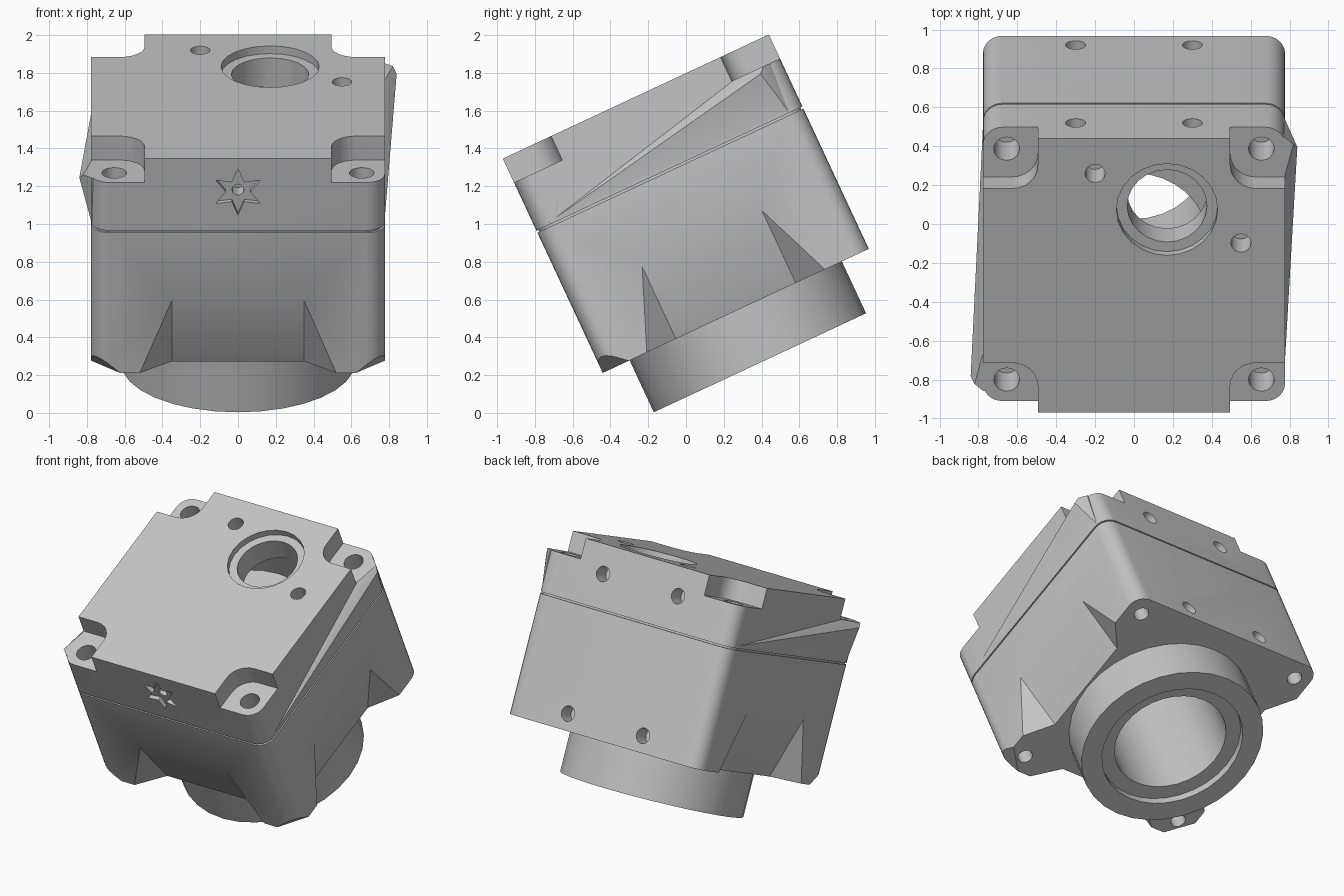
import bpy, bmesh, math
from mathutils import Matrix, Vector

old = bpy.data.objects.get("Cube")
if old:
    bpy.data.objects.remove(old, do_unlink=True)

GREY = (0.55, 0.55, 0.55, 1)
mat = bpy.data.materials.new("cast grey")
mat.use_nodes = True
mat.diffuse_color = GREY
mat.node_tree.nodes["Principled BSDF"].inputs["Base Color"].default_value = GREY

HALF = 0.777                      # half width of the square housing
BOTTOM, SEAM, TOP = 0.378, 1.203, 1.63
BOLT = 0.655                      # bolt offset from the axis
EAR = 1.49                        # height of the bolt ears
SIGNS = (-1, 1)


def make(name, bm):
    bmesh.ops.recalc_face_normals(bm, faces=bm.faces)
    mesh = bpy.data.meshes.new(name)
    bm.to_mesh(mesh)
    bm.free()
    mesh.materials.append(mat)
    ob = bpy.data.objects.new(name, mesh)
    bpy.context.collection.objects.link(ob)
    return ob


def prism(name, outline, z0, z1, matrix=Matrix()):
    bm = bmesh.new()
    base = bm.faces.new([bm.verts.new((x, y, z0)) for x, y in outline])
    ext = bmesh.ops.extrude_face_region(bm, geom=[base])
    verts = [v for v in ext["geom"] if isinstance(v, bmesh.types.BMVert)]
    bmesh.ops.translate(bm, verts=verts, vec=(0, 0, z1 - z0))
    bm.transform(matrix)
    return make(name, bm)


def hull(name, points, matrix=Matrix()):
    bm = bmesh.new()
    for p in points:
        bm.verts.new(p)
    bmesh.ops.convex_hull(bm, input=bm.verts)
    bm.transform(matrix)
    return make(name, bm)


def circle(r, n=24, x=0, y=0):
    return [(x + r * math.cos(math.tau * i / n), y + r * math.sin(math.tau * i / n))
            for i in range(n)]


def rounded_square(half, r, cx=0, cy=0, steps=6):
    pts = []
    for k, (sx, sy) in enumerate(((1, 1), (-1, 1), (-1, -1), (1, -1))):
        for i in range(steps + 1):
            a = math.pi / 2 * (k + i / steps)
            pts.append((cx + sx * (half - r) + r * math.cos(a),
                        cy + sy * (half - r) + r * math.sin(a)))
    return pts


def combine(target, other, operation="DIFFERENCE"):
    mod = target.modifiers.new("join", "BOOLEAN")
    mod.operation, mod.object, mod.solver = operation, other, "EXACT"
    bpy.context.view_layer.objects.active = target
    bpy.ops.object.modifier_apply(modifier=mod.name)
    bpy.data.objects.remove(other, do_unlink=True)


def drill(target, r, z0, z1, x=0, y=0, n=24, matrix=Matrix()):
    combine(target, prism("drill", circle(r, n, x, y), z0, z1, matrix))


# Housing body with sloped pockets on the front and both sides
body = prism("housing_body", rounded_square(HALF, 0.1), BOTTOM, SEAM - 0.006)
pocket = []
for s in SIGNS:
    pocket += [(s * 0.35, -HALF, 0.8), (s * 0.35, -0.95, 0.8),
               (s * 0.35, -0.632, BOTTOM), (s * 0.35, -0.632, 0.3),
               (s * 0.52, -HALF, BOTTOM), (s * 0.52, -0.95, BOTTOM),
               (s * 0.52, -HALF, 0.3), (s * 0.52, -0.95, 0.3)]
for angle in (-90, 0, 90):
    combine(body, hull("pocket_cutter", pocket, Matrix.Rotation(math.radians(angle), 4, "Z")))

# Chamfered lower front corners
for s in SIGNS:
    c = 0.8
    combine(body, hull("corner_cutter", [(s * c, -c, 0.36), (s * c, -c, 0.55),
                                         (s * 0.58, -c, 0.36), (s * c, -0.58, 0.36)]))

# Round neck, bore and flange bolt holes
combine(body, prism("neck", circle(0.62, 32), 0.075, 0.45), "UNION")
drill(body, 0.38, 0, 1.3, n=32)
drill(body, 0.48, 0, 0.125, n=32)
for sx in SIGNS:
    for sy in SIGNS:
        drill(body, 0.05, 0.3, 0.55, sx * BOLT, sy * BOLT, 16)

# Thin inset gasket in the seam
gasket = prism("gasket", rounded_square(HALF - 0.012, 0.09), SEAM - 0.006, SEAM + 0.006)
drill(gasket, 0.6, 1, 1.4, n=32)

# Cover with a side bulge by two opposite ears
cover = prism("cover", rounded_square(HALF, 0.1), SEAM + 0.006, TOP)
bulge = [(0.84, 0.65, 1.46), (0.82, 0.68, EAR)]
for x in (0.7, 0.775):
    bulge += [(x, -0.7, 1.22), (x, 0.7, 1.22), (x, 0.72, EAR), (x, 0.5, EAR)]
for angle in (0, math.pi):
    combine(cover, hull("bulge", bulge, Matrix.Rotation(angle, 4, "Z")), "UNION")

# Corner notches with bolt ears
for sx in SIGNS:
    for sy in SIGNS:
        notch = rounded_square(0.25, 0.13, sx * 0.745, sy * 0.745)
        combine(cover, prism("notch_cutter", notch, EAR, 1.8))
        drill(cover, 0.066, 1.27, 1.6, sx * BOLT, sy * BOLT, 16)

# Cover cavity, offset shaft opening and two small holes
drill(cover, 0.6, 1.1, 1.42, n=32)
drill(cover, 0.205, 1.3, 1.8, 0.17, 0.375)
drill(cover, 0.26, 1.585, 1.8, 0.17, 0.375)
for x, y in ((-0.2, 0.58), (0.55, 0.185)):
    drill(cover, 0.052, 1.47, 1.8, x, y, 16)

# Star shaped recess with a small hole on the cover front
front = Matrix.Translation((0, -HALF, 1.435)) @ Matrix.Rotation(math.pi / 2, 4, "X")
star = []
for i in range(12):
    r, a = (0.065, 0.135)[i % 2 == 0], math.pi / 2 + i * math.pi / 6
    star.append((r * math.cos(a), r * math.sin(a)))
combine(cover, prism("star_cutter", star, -0.03, 0.1, front))
drill(cover, 0.032, -0.12, 0.1, n=12, matrix=front)

# Threaded holes on the back
for part, height in ((body, 0.49), (cover, 1.437)):
    for s in SIGNS:
        back = Matrix.Translation((s * 0.3, HALF, height)) @ Matrix.Rotation(math.pi / 2, 4, "X")
        drill(part, 0.052, -0.1, 0.12, n=16, matrix=back)

# Tilt the whole assembly and shade it
tilt = Matrix.Rotation(math.radians(25), 4, "X") @ Matrix.Translation((0, 0.467, 0))
bpy.ops.object.select_all(action="DESELECT")
for ob in (body, gasket, cover):
    ob.data.transform(tilt)
    ob.select_set(True)
bpy.context.view_layer.objects.active = body
bpy.ops.object.shade_smooth_by_angle(angle=math.radians(30))
